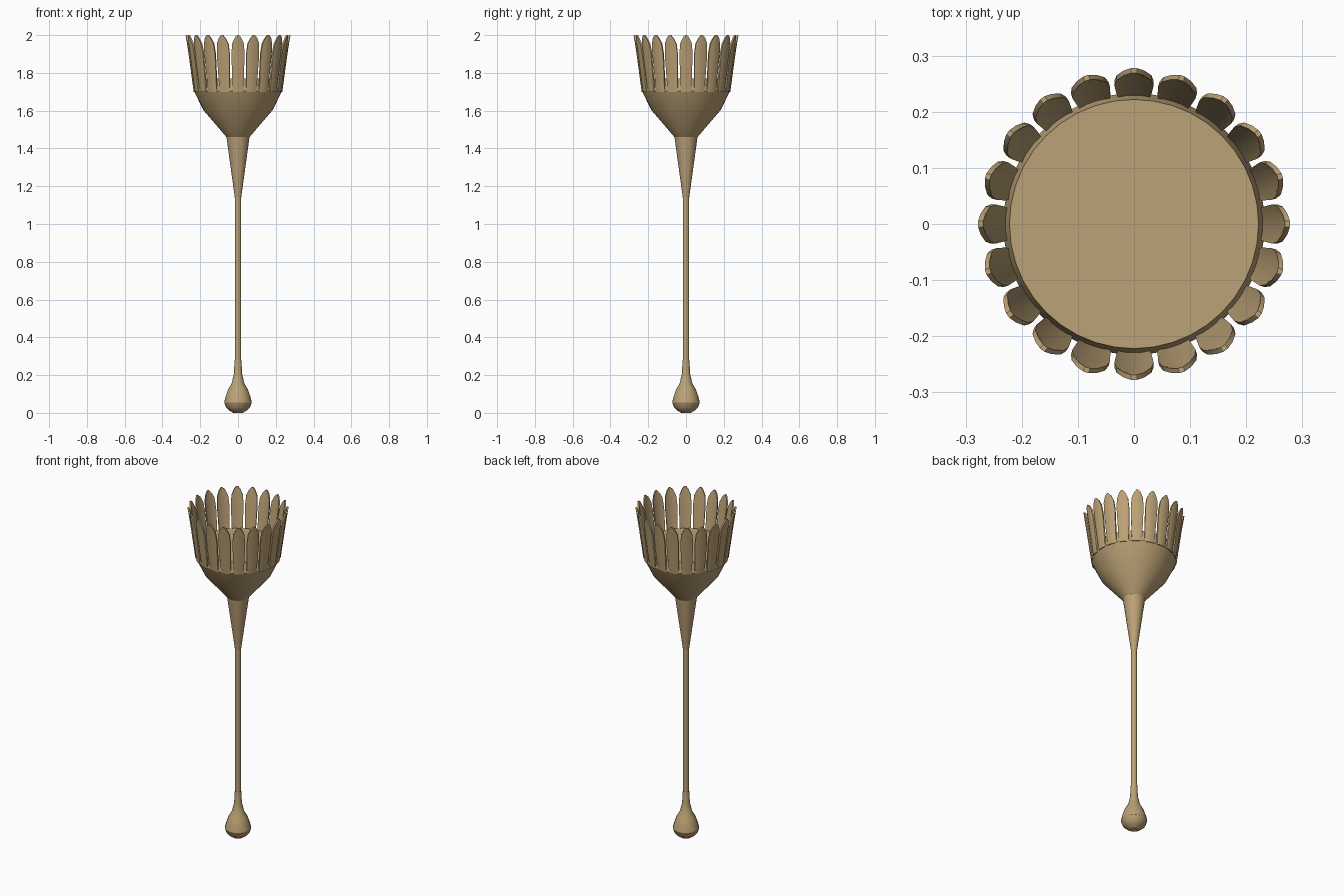
import bpy, bmesh
from math import sin, cos, pi, radians

if "Cube" in bpy.data.objects:
    bpy.data.objects.remove(bpy.data.objects["Cube"])

wood = bpy.data.materials.new("tan_wood")
wood.diffuse_color = (0.50, 0.36, 0.18, 1)
wood.use_nodes = True
wood.node_tree.nodes["Principled BSDF"].inputs["Base Color"].default_value = wood.diffuse_color


def make_object(name, bm, angle=30):
    bmesh.ops.recalc_face_normals(bm, faces=bm.faces)
    me = bpy.data.meshes.new(name)
    bm.to_mesh(me)
    bm.free()
    me.materials.append(wood)
    ob = bpy.data.objects.new(name, me)
    bpy.context.collection.objects.link(ob)
    bpy.ops.object.select_all(action='DESELECT')
    ob.select_set(True)
    bpy.context.view_layer.objects.active = ob
    bpy.ops.object.shade_smooth_by_angle(angle=radians(angle))
    return ob


def lathe(name, profile, sides, angle=30):
    """Closed solid of revolution from (radius, z) pairs."""
    bm = bmesh.new()
    rings = [[bm.verts.new((r * cos(2 * pi * i / sides), r * sin(2 * pi * i / sides), z))
              for i in range(sides)] for r, z in profile]
    for a, b in zip(rings, rings[1:]):
        for i in range(sides):
            j = (i + 1) % sides
            bm.faces.new((a[i], a[j], b[j], b[i]))
    bm.faces.new(rings[0][::-1])
    bm.faces.new(rings[-1])
    return make_object(name, bm, angle)


# Rounded pommel, slim handle, flared socket and head
lathe("pommel", [(0.025, 0.0), (0.045, 0.012), (0.063, 0.028), (0.073, 0.055), (0.066, 0.085),
                 (0.052, 0.125), (0.034, 0.155), (0.022, 0.205), (0.018, 0.28)], 16)
lathe("handle", [(0.017, 0.1), (0.017, 1.2)], 16)
lathe("socket", [(0.017, 1.14), (0.061, 1.46)], 24)
lathe("head", [(0.061, 1.46), (0.185, 1.605), (0.233, 1.705), (0.222, 1.77)], 40, 20)

# Ring of thin, slightly cupped petals with pointed tips
petal_rows = [(1.70, 0.027), (1.78, 0.031), (1.90, 0.035), (1.955, 0.031), (1.985, 0.018), (2.0, 0.005)]
COUNT, THICK = 20, 0.009
bm = bmesh.new()
for k in range(COUNT):
    a = 2 * pi * k / COUNT
    layers = []
    for inset in (0.0, THICK):
        layer = []
        for z, w in petal_rows:
            row = []
            for t in (-1, -0.5, 0.5, 1):
                y = t * w
                r = 0.236 + 0.14 * (z - 1.70) - inset - 7 * y * y
                row.append(bm.verts.new((r * cos(a) - y * sin(a), r * sin(a) + y * cos(a), z)))
            layer.append(row)
        layers.append(layer)
    outer, inner = layers
    for layer in layers:
        for p, q in zip(layer, layer[1:]):
            for i in range(3):
                bm.faces.new((p[i], p[i + 1], q[i + 1], q[i]))
    for e in (0, 3):
        for n in range(len(petal_rows) - 1):
            bm.faces.new((outer[n][e], outer[n + 1][e], inner[n + 1][e], inner[n][e]))
    for n in (0, -1):
        for i in range(3):
            bm.faces.new((outer[n][i], outer[n][i + 1], inner[n][i + 1], inner[n][i]))
make_object("petals", bm, 25)
